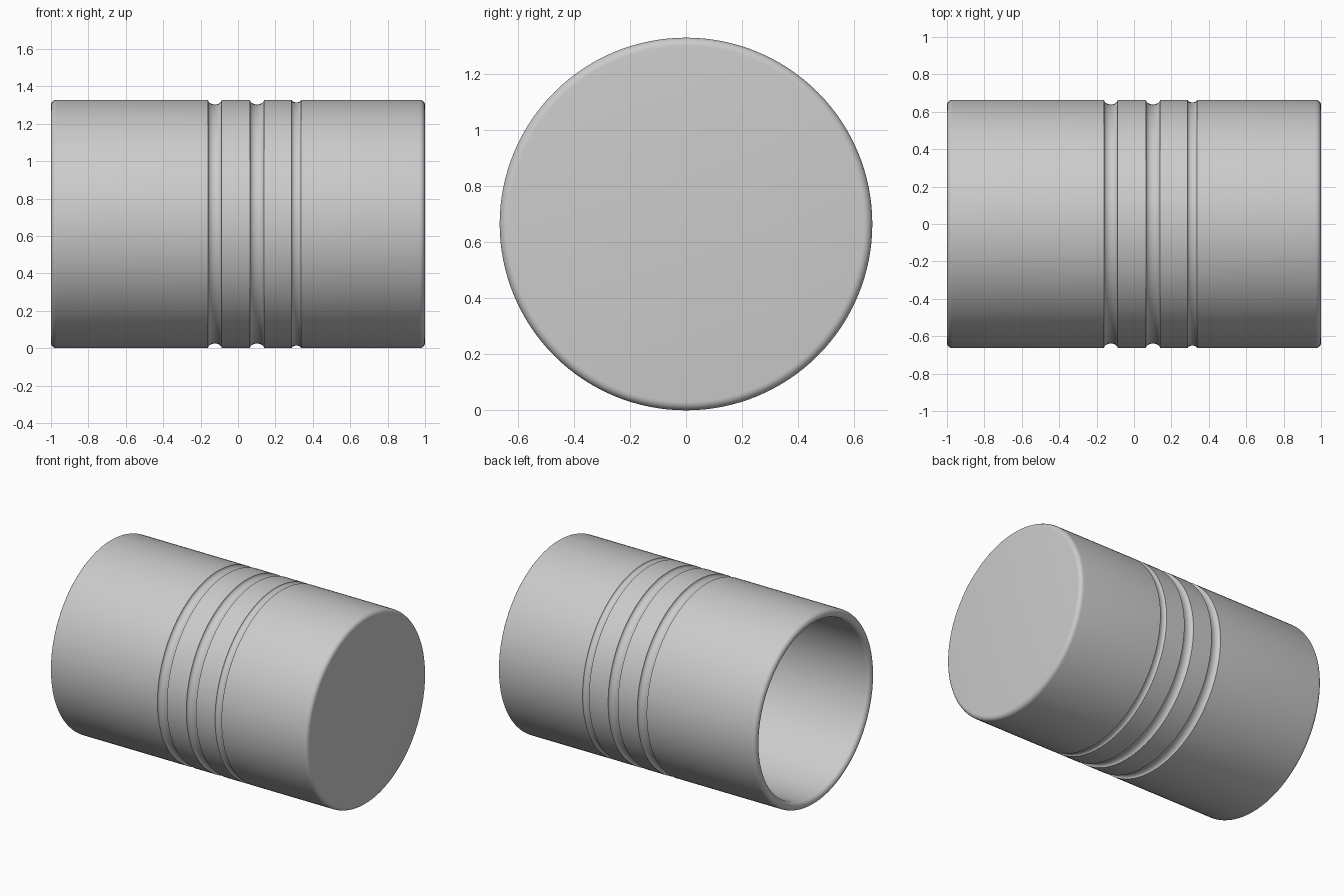
import bpy, bmesh, math
from mathutils import Vector

cube = bpy.data.objects.get("Cube")
if cube:
    bpy.data.objects.remove(cube, do_unlink=True)

OUTER, INNER = 0.664, 0.605      # wall radii
END, FLOOR = 1.0, 0.93           # closed end and inside floor along x
ROUND = 0.03                     # edge rounding
SEGMENTS = 128


def arc(cx, cr, rx, rr, start, end, steps):
    """Elliptical arc in the (x, radius) plane, angles in degrees."""
    points = []
    for i in range(steps + 1):
        a = math.radians(start + (end - start) * i / steps)
        points.append((cx + rx * math.cos(a), cr + rr * math.sin(a)))
    return points


def groove(left, right, depth):
    """Round-bottomed channel sunk into the outer wall."""
    return arc((left + right) / 2, OUTER, (right - left) / 2, depth, 180, 360, 12)


# Profile: inside floor, inner wall, rounded open rim, grooved wall, closed end
profile = [(FLOOR, 0)]
profile += arc(FLOOR - ROUND, INNER - ROUND, ROUND, ROUND, 0, 90, 6)
profile += arc(ROUND - END, INNER + ROUND, ROUND, ROUND, 270, 180, 6)
profile += arc(ROUND - END, OUTER - ROUND, ROUND, ROUND, 180, 90, 6)
for left, right, depth in [(-0.16, -0.087, 0.025), (0.064, 0.139, 0.025), (0.287, 0.337, 0.014)]:
    profile += groove(left, right, depth)
profile += arc(END - ROUND, OUTER - ROUND, ROUND, ROUND, 90, 0, 6)
profile.append((END, 0))

# Revolve the profile around the long axis
bm = bmesh.new()
verts = [bm.verts.new((x, 0, r)) for x, r in profile]
edges = [bm.edges.new(pair) for pair in zip(verts, verts[1:])]
bmesh.ops.spin(bm, geom=verts + edges, cent=Vector(), axis=Vector((1, 0, 0)),
               angle=math.tau, steps=SEGMENTS, use_merge=False)
bmesh.ops.remove_doubles(bm, verts=bm.verts, dist=0.0001)
bmesh.ops.recalc_face_normals(bm, faces=bm.faces)

mesh = bpy.data.meshes.new("grooved_cup")
bm.to_mesh(mesh)
bm.free()
cup = bpy.data.objects.new("grooved_cup", mesh)
bpy.context.collection.objects.link(cup)
cup.location.z = OUTER

# Plain grey metal
grey = bpy.data.materials.new("light_grey")
grey.use_nodes = True
grey.diffuse_color = (0.6, 0.6, 0.6, 1)
grey.node_tree.nodes["Principled BSDF"].inputs["Base Color"].default_value = (0.6, 0.6, 0.6, 1)
mesh.materials.append(grey)

# Smooth walls with crisp groove edges
bpy.ops.object.select_all(action="DESELECT")
cup.select_set(True)
bpy.context.view_layer.objects.active = cup
bpy.ops.object.shade_smooth_by_angle(angle=math.radians(35))
